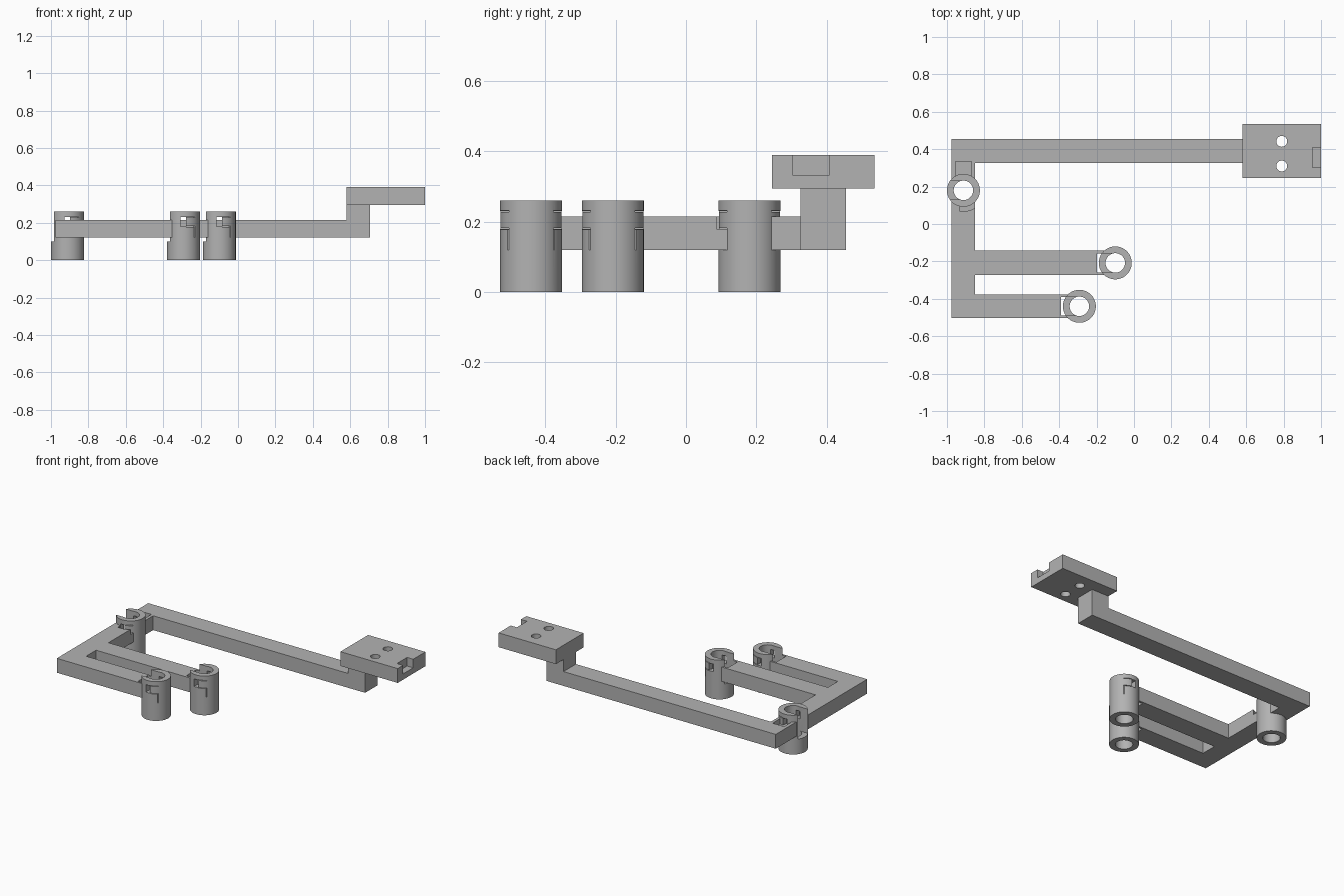
import bpy
import bmesh
import math
from mathutils import Vector

default = bpy.data.objects.get("Cube")
if default:
    bpy.data.objects.remove(default, do_unlink=True)

GREY = bpy.data.materials.new("mid grey")
GREY.use_nodes = True
shade = (0.45, 0.45, 0.45, 1)
GREY.diffuse_color = shade
GREY.node_tree.nodes["Principled BSDF"].inputs["Base Color"].default_value = shade


def make(name, bm):
    bmesh.ops.recalc_face_normals(bm, faces=bm.faces)
    mesh = bpy.data.meshes.new(name)
    bm.to_mesh(mesh)
    bm.free()
    mesh.materials.append(GREY)
    ob = bpy.data.objects.new(name, mesh)
    bpy.context.collection.objects.link(ob)
    return ob


def box(name, x, y, z):
    bm = bmesh.new()
    bmesh.ops.create_cube(bm, size=1)
    for v in bm.verts:
        v.co = Vector([r[0] if c < 0 else r[1] for c, r in zip(v.co, (x, y, z))])
    return make(name, bm)


def cylinder(name, x, y, radius, z0, z1, sides=64):
    bm = bmesh.new()
    bmesh.ops.create_cone(bm, cap_ends=True, segments=sides, radius1=radius,
                          radius2=radius, depth=z1 - z0)
    bmesh.ops.translate(bm, verts=bm.verts, vec=(x, y, (z0 + z1) / 2))
    return make(name, bm)


def prism(name, outline, z0, z1):
    bm = bmesh.new()
    face = bm.faces.new([bm.verts.new((x, y, z0)) for x, y in outline])
    top = bmesh.ops.extrude_face_region(bm, geom=[face])["geom"]
    verts = [g for g in top if isinstance(g, bmesh.types.BMVert)]
    bmesh.ops.translate(bm, verts=verts, vec=(0, 0, z1 - z0))
    return make(name, bm)


def cut(target, cutters):
    """Subtract every cutter, bake the result and drop the cutters."""
    for c in cutters:
        c.hide_render = True
        mod = target.modifiers.new("cut", 'BOOLEAN')
        mod.operation = 'DIFFERENCE'
        mod.solver = 'EXACT'
        mod.object = c
    bpy.context.view_layer.update()
    graph = bpy.context.evaluated_depsgraph_get()
    mesh = bpy.data.meshes.new_from_object(target.evaluated_get(graph))
    target.modifiers.clear()
    target.data = mesh
    for c in cutters:
        bpy.data.objects.remove(c, do_unlink=True)


def smooth(ob):
    bpy.ops.object.select_all(action='DESELECT')
    ob.select_set(True)
    bpy.context.view_layer.objects.active = ob
    bpy.ops.object.shade_smooth_by_angle(angle=math.radians(30))


LOW, HIGH = 0.12, 0.215
sockets = {"back_socket": (-0.912, 0.18),
           "middle_socket": (-0.1, -0.208),
           "front_socket": (-0.292, -0.44)}
R, BORE, TOP = 0.088, 0.052, 0.26

# Flat frame: long back beam, side beam and two arms
mid_x, front_x = -0.14, -0.332
frame = prism("frame", [
    (-0.977, 0.455), (-0.977, -0.503), (front_x, -0.503), (front_x, -0.377),
    (-0.85, -0.377), (-0.85, -0.273), (mid_x, -0.273), (mid_x, -0.143),
    (-0.85, -0.143), (-0.85, 0.325), (0.705, 0.325), (0.705, 0.455)], LOW, HIGH)
cutters = []
for x, y in sockets.values():
    cutters.append(cylinder("socket_clearance", x, y, R - 0.001, 0.05, 0.3))
    # Gap in front of each socket slot
    cutters.append(box("slot_gap", (x - 0.098, x), (y - 0.05, y + 0.05), (0.1, 0.3)))
# Recesses in the side beam beside the back socket windows
bx, by = sockets["back_socket"]
cutters.append(box("square_recess", (bx - 0.042, bx + 0.042), (by, by + 0.155), (0.18, 0.3)))
round_recess = cylinder("round_recess", bx, by, 0.112, 0.18, 0.3)
cut(round_recess, [box("trim_left", (bx - 0.2, bx - 0.02), (by - 0.2, by + 0.2), (0.1, 0.4)),
                   box("trim_back", (bx - 0.2, bx + 0.2), (by, by + 0.2), (0.1, 0.4))])
cutters.append(round_recess)
cut(frame, cutters)
smooth(frame)

# Slotted sockets
for name, (x, y) in sockets.items():
    tube = cylinder(name, x, y, R, 0, TOP)
    cutters = [
        cylinder("bore", x, y, BORE, -0.1, 0.4),
        box("side_slot", (x - 0.2, x), (y - 0.05, y + 0.05), (0.1, 0.4)),
        box("window", (x - 0.015, x + 0.015), (y - 0.2, y + 0.2), (0.18, 0.23)),
    ]
    for side in (-1, 1):
        ys = sorted((y + side * 0.062, y + side * 0.12))
        cutters.append(box("upright_slit", (x + 0.057, x + 0.061), ys, (LOW, 0.18)))
        for z in (0.18, 0.23):
            cutters.append(box("level_slit", (x + 0.014, x + 0.061), ys,
                               (z - 0.002, z + 0.002)))
    cut(tube, cutters)
    smooth(tube)

# Riser and mounting plate at the far end of the beam
box("riser", (0.58, 0.705), (0.325, 0.455), (HIGH, 0.295))
plate = box("mounting_plate", (0.58, 1.0), (0.245, 0.535), (0.295, 0.39))
cut(plate, [cylinder("screw_hole", 0.79, y, 0.029, 0.2, 0.5, 32) for y in (0.31, 0.442)]
    + [box("end_notch", (0.955, 1.1), (0.302, 0.408), (0.333, 0.5))])
smooth(plate)
